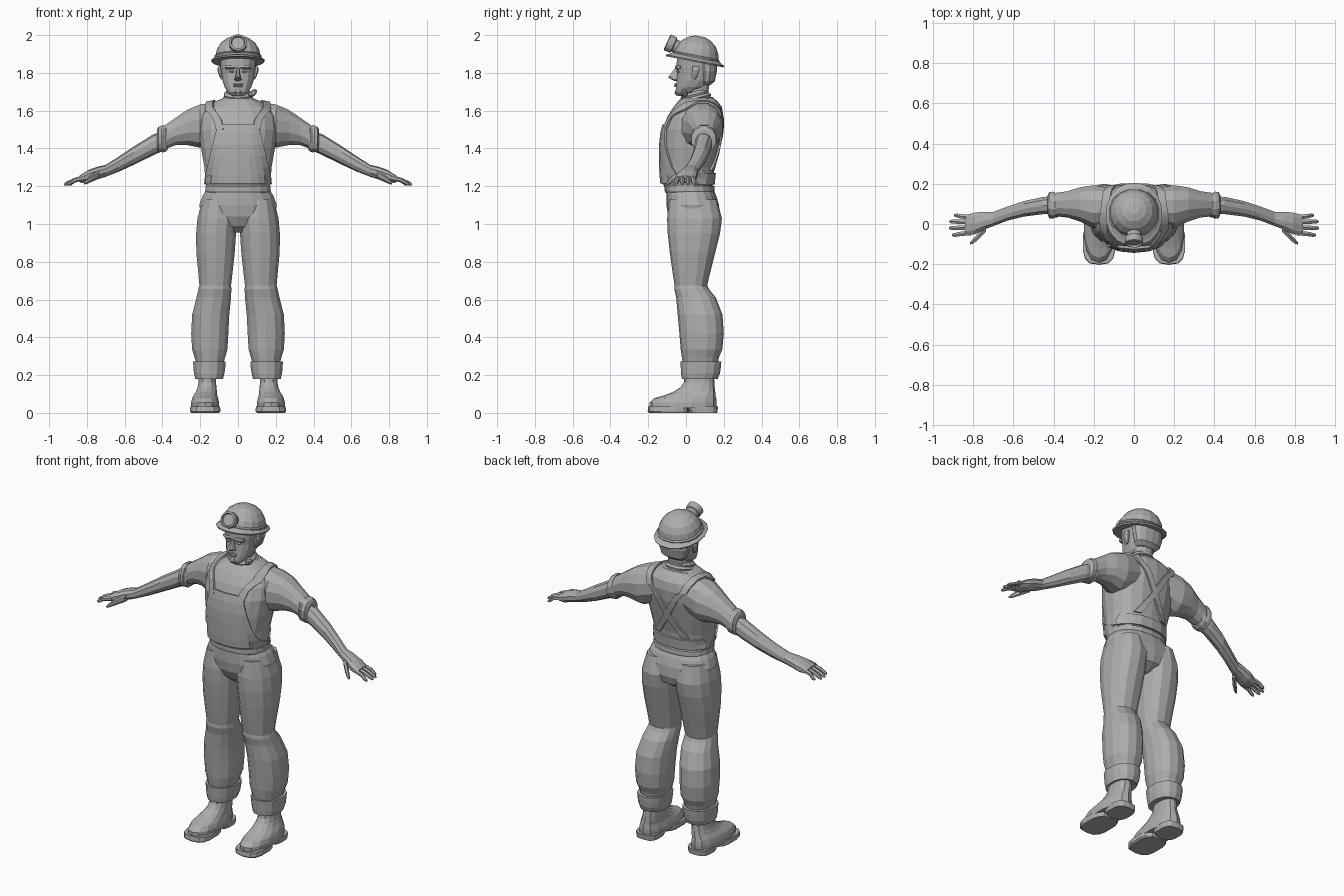
import bpy, bmesh, math
from mathutils import Vector, Matrix
from mathutils.bvhtree import BVHTree

GREY = bpy.data.materials.new("plain grey")
GREY.diffuse_color = (0.42, 0.42, 0.42, 1)


def finish(name, bm, mirror=False, thick=0.0):
    """Turn a bmesh into a flat shaded object."""
    if not thick:
        bmesh.ops.recalc_face_normals(bm, faces=bm.faces)
    me = bpy.data.meshes.new(name)
    bm.to_mesh(me)
    bm.free()
    me.materials.append(GREY)
    ob = bpy.data.objects.new(name, me)
    bpy.context.collection.objects.link(ob)
    if thick:
        m = ob.modifiers.new("thickness", 'SOLIDIFY')
        m.thickness, m.offset = thick, 0
    if mirror:
        m = ob.modifiers.new("mirror", 'MIRROR')
        m.use_mirror_merge = False
    return ob


def loft(name, rings, axis='z', n=14, p=2.3, mirror=False, matrix=None):
    """Skin rounded sections (t, u0, u1, v0, v1) along an axis."""
    bm = bmesh.new()
    loops = []
    for t, u0, u1, v0, v1 in rings:
        loop = []
        for i in range(n):
            a = 2 * math.pi * (i + 0.5) / n
            c, s = math.cos(a), math.sin(a)
            u = (u0 + u1) / 2 + (u1 - u0) / 2 * math.copysign(abs(c) ** (2 / p), c)
            v = (v0 + v1) / 2 + (v1 - v0) / 2 * math.copysign(abs(s) ** (2 / p), s)
            loop.append(bm.verts.new((u, v, t) if axis == 'z' else (t, u, v)))
        loops.append(loop)
    for a, b in zip(loops, loops[1:]):
        for i in range(n):
            j = (i + 1) % n
            bm.faces.new((a[i], a[j], b[j], b[i]))
    bm.faces.new(loops[0])
    bm.faces.new(loops[-1])
    if matrix:
        bm.transform(matrix)
    return finish(name, bm, mirror)


def limb(name, points, n=6, mirror=True, flat=1.0):
    """Tapered tube through (x, y, z, radius) points running along x."""
    return loft(name, [(x, y - r, y + r, z - r * flat, z + r * flat)
                       for x, y, z, r in points], 'x', n, 2, mirror)


# torso and sleeves
torso = loft("shirt_torso", [
    (1.17, -.165, .165, -.10, .14), (1.22, -.175, .175, -.127, .142),
    (1.30, -.18, .18, -.13, .15), (1.40, -.198, .198, -.133, .172),
    (1.50, -.212, .212, -.122, .192), (1.57, -.205, .205, -.098, .198),
    (1.62, -.172, .172, -.066, .19), (1.652, -.115, .115, -.04, .165),
    (1.67, -.07, .07, -.02, .14)], n=18)
sleeve = loft("sleeve", [
    (.10, .01, .18, 1.44, 1.65), (.20, -.025, .196, 1.40, 1.637),
    (.27, .01, .185, 1.415, 1.607), (.33, .03, .165, 1.415, 1.565),
    (.40, .038, .155, 1.39, 1.515)], 'x', 12, 2.2, True)
for i, (x, g) in enumerate(((.372, .0), (.392, .006))):
    loft(f"sleeve_cuff_{i}", [
        (x, .036 - g, .153 + g, 1.39 - g, 1.525), (x + .012, .03 - g, .157 + g, 1.38, 1.525),
        (x + .03, .033 - g, .155 + g, 1.376, 1.515), (x + .038, .05, .14, 1.385, 1.50)],
        'x', 12, 2.2, True)

# bare forearms and hands
loft("forearm", [
    (.37, .05, .14, 1.40, 1.50), (.45, .047, .137, 1.363, 1.474),
    (.55, .035, .115, 1.314, 1.412), (.63, .015, .088, 1.277, 1.358),
    (.70, -.012, .062, 1.25, 1.313), (.745, -.03, .062, 1.236, 1.303),
    (.79, -.053, .06, 1.22, 1.287), (.825, -.058, .05, 1.218, 1.265),
    (.84, -.053, .043, 1.222, 1.255)], 'x', 10, 2.2, True)
for i, (y0, y1, tip) in enumerate(((.034, .043, .895), (.01, .012, .918),
                                   (-.017, -.02, .92), (-.044, -.055, .905))):
    limb(f"finger_{i}", [(.81, y0, 1.246, .014), (.865, (y0 + y1) / 2, 1.232, .0125),
                         (tip - .012, y1, 1.214, .011), (tip, y1, 1.209, .006)])
limb("thumb", [(.735, -.018, 1.262, .022), (.775, -.062, 1.242, .019),
               (.80, -.086, 1.226, .014), (.815, -.096, 1.216, .007)])

# waistband, hips and trouser legs
loft("waistband", [(1.165, -.172, .172, -.108, .148), (1.175, -.176, .176, -.113, .152),
                   (1.20, -.174, .174, -.113, .15), (1.205, -.168, .168, -.105, .143)], n=18)
loft("trouser_hips", [
    (.955, -.03, .03, -.03, .11), (.99, -.12, .12, -.07, .165),
    (1.04, -.195, .195, -.095, .18), (1.10, -.208, .208, -.104, .175),
    (1.15, -.19, .19, -.104, .16), (1.18, -.17, .17, -.104, .145)], n=18)
loft("trouser_leg", [
    (1.13, .03, .19, -.09, .165), (1.03, .002, .217, -.1, .19),
    (.95, .008, .224, -.097, .18), (.85, .015, .223, -.086, .155),
    (.75, .026, .213, -.072, .13), (.675, .035, .206, -.06, .112),
    (.655, .033, .212, -.062, .122), (.61, .035, .222, -.052, .158),
    (.52, .044, .245, -.044, .193), (.42, .049, .25, -.035, .2),
    (.335, .054, .245, -.028, .192), (.295, .066, .232, -.022, .175),
    (.25, .08, .22, -.015, .165)], n=14, mirror=True)
loft("trouser_cuff", [
    (.185, .09, .218, -.01, .155), (.18, .078, .228, -.022, .168),
    (.21, .07, .235, -.026, .18), (.245, .065, .238, -.028, .185),
    (.272, .063, .24, -.03, .187), (.272, .08, .225, -.015, .17)], n=14, mirror=True)

# boots
loft("boot_upper", [
    (.025, .098, .25, -.192, .16), (.055, .098, .25, -.193, .162),
    (.078, .104, .244, -.168, .16), (.09, .108, .238, -.125, .157),
    (.11, .11, .225, -.07, .155), (.135, .113, .215, -.03, .152),
    (.16, .115, .21, -.012, .15), (.23, .115, .208, -.002, .148)], n=14, mirror=True)
loft("boot_sole", [(.0, .1, .25, -.195, .015), (.008, .092, .255, -.203, .015),
                   (.033, .093, .254, -.2, .015)], n=14, p=3, mirror=True)
loft("boot_heel", [(.0, .108, .24, .02, .165), (.033, .104, .243, .0, .17)],
     n=14, p=3, mirror=True)

# neck, collar and neckerchief
loft("neck", [(1.62, -.07, .07, -.01, .13), (1.69, -.06, .06, .0, .118),
              (1.76, -.06, .06, .0, .13)], n=12)
tilt = Matrix.Translation((0, .055, 1.66)) @ Matrix.Rotation(math.radians(14), 4, 'X')
loft("collar", [(-.035, -.105, .105, -.098, .098), (-.01, -.095, .095, -.09, .09),
                (-.005, -.08, .08, -.078, .078)], n=16, matrix=tilt)
loft("neckerchief", [(-.005, -.072, .072, -.078, .078), (.006, -.082, .082, -.086, .082),
                     (.018, -.072, .072, -.078, .072), (.028, -.076, .076, -.08, .074),
                     (.042, -.064, .064, -.066, .066)], n=14, matrix=tilt)
limb("neckerchief_knot", [(.055, .0, 1.685, .008), (.072, -.008, 1.69, .019),
                          (.09, -.012, 1.698, .017), (.1, -.014, 1.702, .006)], mirror=False)

# head and face
loft("head", [
    (1.678, -.03, .03, -.045, .01), (1.695, -.052, .052, -.056, .05),
    (1.725, -.072, .072, -.054, .11), (1.76, -.084, .084, -.05, .142),
    (1.80, -.09, .09, -.047, .153), (1.828, -.093, .093, -.052, .157),
    (1.87, -.097, .097, -.05, .157), (1.91, -.08, .08, -.03, .14)], n=16, p=2.4)
loft("nose", [(1.757, -.012, .012, -.06, -.03), (1.766, -.021, .021, -.082, -.03),
              (1.777, -.017, .017, -.097, -.03), (1.80, -.01, .01, -.078, -.03),
              (1.825, -.009, .009, -.06, -.03)], n=8)
loft("brow", [(1.82, .01, .066, -.05, -.02), (1.829, .006, .07, -.061, -.02),
              (1.84, .006, .068, -.056, -.02)], n=8, mirror=True)
loft("eye", [(1.801, .022, .046, -.046, -.03), (1.807, .016, .05, -.051, -.03),
             (1.814, .022, .046, -.046, -.03)], n=8, mirror=True)
for i, z in enumerate((1.729, 1.739)):
    loft(f"lip_{i}", [(z - .005, -.022, .022, -.06, -.04), (z, -.028, .028, -.064, -.04),
                      (z + .005, -.022, .022, -.06, -.04)], n=8)
loft("chin", [(1.68, -.02, .02, -.055, .0), (1.695, -.028, .028, -.064, .0),
              (1.712, -.02, .02, -.056, .0)], n=8)
loft("ear", [(1.765, .08, .09, .03, .05), (1.785, .083, .101, .028, .064),
             (1.815, .085, .11, .03, .074), (1.835, .085, .106, .035, .072)],
     n=8, mirror=True)
loft("hair_back", [(1.735, -.06, .06, .07, .128), (1.755, -.082, .082, .07, .152),
                   (1.81, -.097, .097, .065, .164), (1.87, -.1, .1, .06, .164)], n=14)

# helmet, tipped back
tip = Matrix.Translation((0, .05, 1.87)) @ Matrix.Rotation(math.radians(-11), 4, 'X')
loft("helmet_brim", [(-.012, -.138, .138, -.158, .156), (-.004, -.142, .142, -.162, .16),
                     (.004, -.13, .13, -.145, .143), (.02, -.118, .118, -.118, .12)],
     n=16, p=2.1, matrix=tip)
loft("helmet_dome", [(.0, -.125, .125, -.126, .128), (.018, -.127, .127, -.128, .13),
                     (.024, -.12, .12, -.12, .122), (.055, -.113, .113, -.112, .114),
                     (.088, -.092, .092, -.092, .094), (.113, -.06, .06, -.06, .062),
                     (.126, -.025, .025, -.025, .027)], n=16, p=2.1, matrix=tip)
lamp = Matrix.Translation((0, -.03, 1.93)) @ Matrix.Rotation(math.radians(65), 4, 'X')
loft("headlamp", [(r[0], -r[1], r[1], -r[1], r[1]) for r in (
    (-.01, .034), (.035, .036), (.04, .045), (.074, .047), (.078, .037), (.068, .033))],
    n=16, p=2, matrix=lamp)

# overall bib and straps, laid on the torso and sleeve surface
verts, polys = [], []
for ob, sides in ((torso, (1,)), (sleeve, (1, -1))):
    for s in sides:
        base = len(verts)
        verts += [Vector((v.co.x * s, v.co.y, v.co.z)) for v in ob.data.vertices]
        polys += [[base + i for i in f.vertices] for f in ob.data.polygons]
surface = BVHTree.FromPolygons(verts, polys)


def drape(name, rows, thick, mirror=False):
    """Lay a grid of guide points on the body by casting them inward."""
    bm = bmesh.new()
    grid = []
    for row in rows:
        line = []
        for x, y, z in row:
            start, core = Vector((x, y, z)), Vector((x, .055, min(z, 1.55)))
            hit = surface.ray_cast(start, (core - start).normalized())[0] or core
            line.append(bm.verts.new(hit - (core - start).normalized() * .004))
        grid.append(line)
    for a, b in zip(grid, grid[1:]):
        for i in range(len(a) - 1):
            bm.faces.new((a[i], a[i + 1], b[i + 1], b[i]))
    return finish(name, bm, mirror, thick)


bib = ((1.215, .172), (1.26, .168), (1.30, .158), (1.36, .145), (1.42, .132),
       (1.48, .117), (1.525, .102))
drape("bib", [[(w * i / 5, -.5, z) for i in range(-5, 6)] for z, w in bib], .016)
drape("back_panel", [[(w * i / 5, .5, z) for i in range(-5, 6)]
                     for z, w in ((1.21, .172), (1.24, .172), (1.27, .165))], .014)
path = [Vector(q) for q in ((.095, -.4, 1.50), (.12, -.3, 1.60), (.15, -.2, 1.72),
                            (.15, -.02, 1.85), (.145, .12, 1.85), (.135, .3, 1.76),
                            (.11, .4, 1.62), (.0, .4, 1.42), (-.12, .4, 1.24))]
rows = []
for a, b in zip(path, path[1:]):
    for k in range(4):
        c = a.lerp(b, k / 4)
        rows.append([(c.x - .02, c.y, c.z), (c.x + .02, c.y, c.z)])
drape("shoulder_strap", rows, .014, True)
